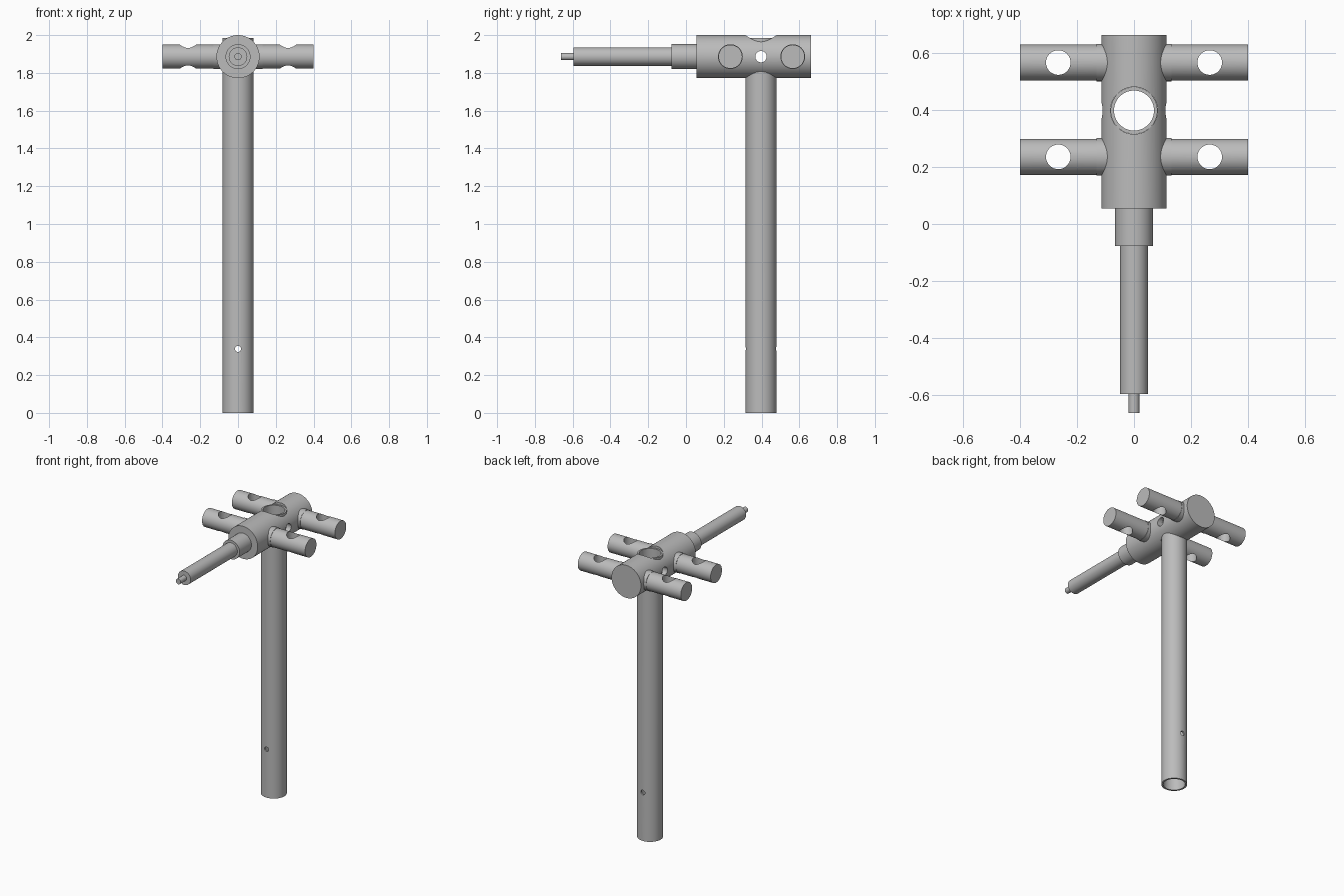
import bpy
import math
from mathutils import Vector

cube = bpy.data.objects.get("Cube")
if cube:
    bpy.data.objects.remove(cube, do_unlink=True)

# Single plain metal colour
grey = bpy.data.materials.new("metal_grey")
grey.use_nodes = True
colour = (0.5, 0.5, 0.5, 1)
grey.diffuse_color = colour
grey.node_tree.nodes["Principled BSDF"].inputs["Base Color"].default_value = colour

HEAD_Z = 1.886
POST_Y = 0.397
POST_R = 0.082


def rod(name, start, end, radius, sides=64):
    """Solid cylinder running between two points."""
    start, end = Vector(start), Vector(end)
    axis = end - start
    bpy.ops.mesh.primitive_cylinder_add(
        vertices=sides, radius=radius, depth=axis.length, location=(start + end) / 2,
        rotation=axis.to_track_quat('Z', 'Y').to_euler())
    obj = bpy.context.object
    obj.name = name
    obj.data.materials.append(grey)
    return obj


def drill(target, start, end, radius, sides=48):
    """Bore a round hole through the target."""
    cutter = rod("drill_cutter", start, end, radius, sides)
    cutter.hide_render = True
    mod = target.modifiers.new("hole", 'BOOLEAN')
    mod.operation = 'DIFFERENCE'
    mod.solver = 'EXACT'
    mod.object = cutter
    bpy.ops.object.select_all(action='DESELECT')
    target.select_set(True)
    bpy.context.view_layer.objects.active = target
    bpy.ops.object.modifier_apply(modifier=mod.name)
    bpy.data.objects.remove(cutter, do_unlink=True)


parts = []

# Hollow post with a pin hole near the foot and a cross hole in the head
post = rod("post", (0, POST_Y, 0), (0, POST_Y, 1.984), POST_R)
drill(post, (0, POST_Y, -0.1), (0, POST_Y, 2.1), 0.070, 64)
drill(post, (0, 0, 0.339), (0, 0.8, 0.339), 0.016)
drill(post, (-0.3, POST_Y, HEAD_Z), (0.3, POST_Y, HEAD_Z), 0.03)
parts.append(post)

# Head barrel, bored for the post and the cross hole
head = rod("head", (0, 0.055, HEAD_Z), (0, 0.661, HEAD_Z), 0.114, 96)
drill(head, (0, POST_Y, 1.6), (0, POST_Y, 2.2), POST_R + 0.0005, 64)
drill(head, (-0.3, POST_Y, HEAD_Z), (0.3, POST_Y, HEAD_Z), 0.03)
parts.append(head)

# Stepped spindle reaching forward
for name, back, front, radius in (("spindle_collar", 0.07, -0.077, 0.066),
                                  ("spindle_rod", -0.06, -0.595, 0.049),
                                  ("spindle_tip", -0.58, -0.661, 0.019)):
    parts.append(rod(name, (0, back, HEAD_Z), (0, front, HEAD_Z), radius))

# Four side arms with short sleeves and vertical holes
for side, sx in (("left", 1), ("right", -1)):
    for row, y in (("front", 0.235), ("back", 0.565)):
        arm = rod(f"{row}_{side}_arm", (sx * 0.08, y, HEAD_Z), (sx * 0.399, y, HEAD_Z), 0.063)
        drill(arm, (sx * 0.265, y, 1.7), (sx * 0.265, y, 2.1), 0.043)
        sleeve = rod(f"{row}_{side}_arm_sleeve", (sx * 0.08, y, HEAD_Z),
                     (sx * 0.131, y, HEAD_Z), 0.0655)
        parts += [arm, sleeve]

# Smooth barrels with crisp rims
bpy.ops.object.select_all(action='DESELECT')
for part in parts:
    part.select_set(True)
bpy.context.view_layer.objects.active = head
bpy.ops.object.shade_smooth_by_angle(angle=math.radians(30))
